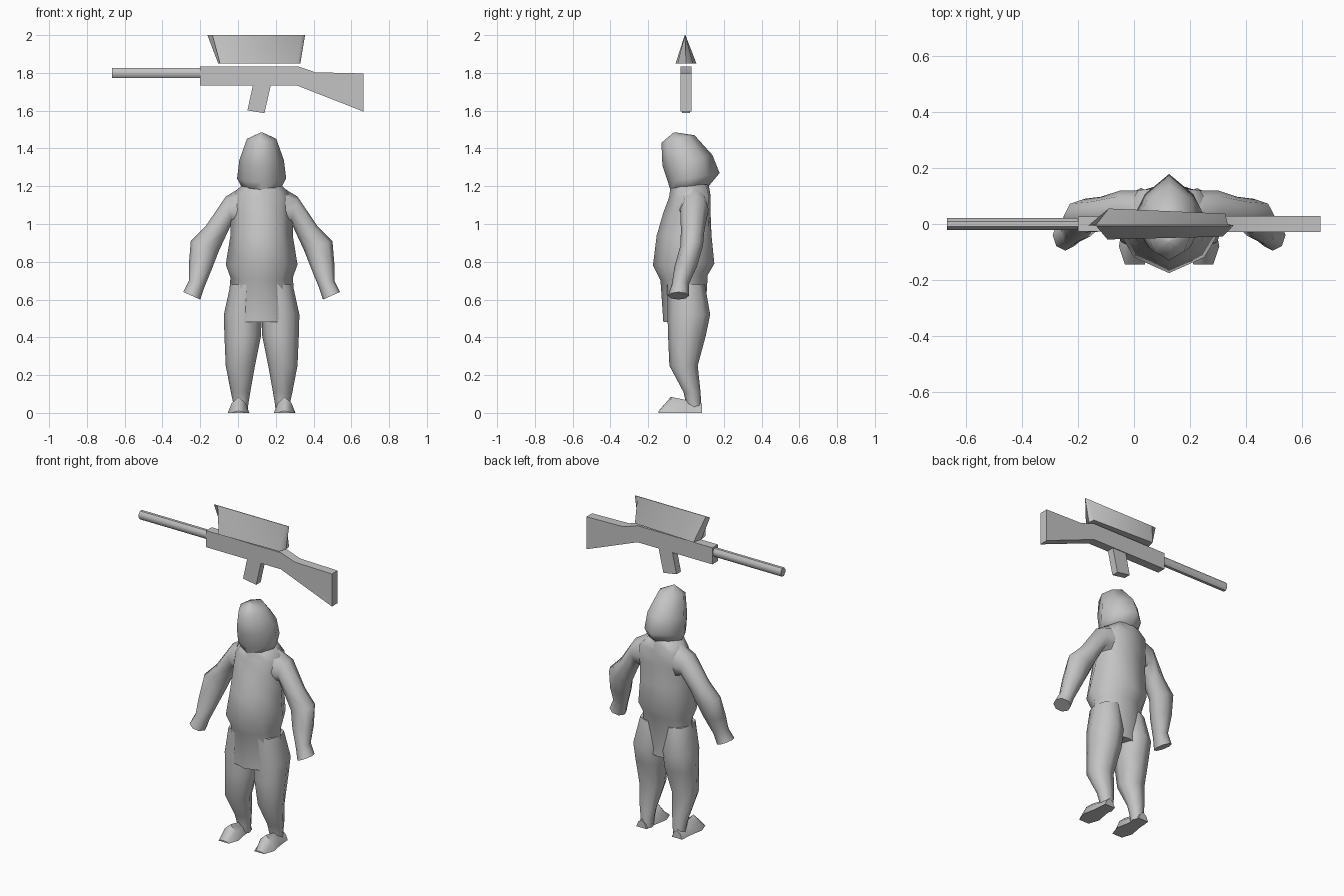
import bpy, bmesh, math
from mathutils import Vector

cube = bpy.data.objects.get("Cube")
if cube:
    bpy.data.objects.remove(cube, do_unlink=True)

CX = 0.125  # centre line of the figure

grey = bpy.data.materials.new("plain grey")
grey.use_nodes = True
grey.diffuse_color = (0.55, 0.55, 0.55, 1)
grey.node_tree.nodes["Principled BSDF"].inputs["Base Color"].default_value = (0.55, 0.55, 0.55, 1)


def loft(name, rings, angle=70):
    """Skin a list of equal-sized point rings and cap both ends."""
    bm = bmesh.new()
    vs = [[bm.verts.new(p) for p in ring] for ring in rings]
    n = len(vs[0])
    for a, b in zip(vs, vs[1:]):
        for i in range(n):
            j = (i + 1) % n
            bm.faces.new((a[i], a[j], b[j], b[i]))
    bm.faces.new(vs[0])
    bm.faces.new(vs[-1])
    bmesh.ops.remove_doubles(bm, verts=bm.verts, dist=0.0005)
    bmesh.ops.recalc_face_normals(bm, faces=bm.faces)
    me = bpy.data.meshes.new(name)
    bm.to_mesh(me)
    bm.free()
    me.materials.append(grey)
    ob = bpy.data.objects.new(name, me)
    bpy.context.collection.objects.link(ob)
    bpy.ops.object.select_all(action='DESELECT')
    ob.select_set(True)
    bpy.context.view_layer.objects.active = ob
    bpy.ops.object.shade_smooth_by_angle(angle=math.radians(angle))
    return ob


def body_ring(zf, zb, hw, yf, yb, ym, kb=0.65):
    """Eight-sided ring, slightly pointed at front and back, tilted from zf to zb."""
    k = 0.66
    half = [(0, yf), (k * hw, ym + k * (yf - ym)), (hw, ym),
            (k * hw, ym + kb * (yb - ym)), (0, yb)]
    pts = half + [(-x, y) for x, y in half[3:0:-1]]
    return [(CX + x, y, zf + (zb - zf) * (y - yf) / (yb - yf)) for x, y in pts]


# Torso with belly bulge and a front skirt panel
loft("torso", [body_ring(*r) for r in [
    (1.21, 1.21, 0.10, -0.08, 0.12, 0.02, 0.85),
    (1.14, 1.15, 0.165, -0.09, 0.13, 0.04, 0.9),
    (1.06, 1.06, 0.165, -0.12, 0.13, 0.03, 0.9),
    (0.94, 0.94, 0.165, -0.155, 0.135, 0.01, 0.85),
    (0.78, 0.79, 0.19, -0.175, 0.15, -0.01, 0.75),
    (0.70, 0.73, 0.165, -0.135, 0.115, 0.0, 0.75),
    (0.48, 0.48, 0.185, -0.12, 0.10, 0.0, 0.75)]])

# Hooded head with a ridge down the back
loft("hooded_head", [body_ring(*r) for r in [
    (1.17, 1.20, 0.10, -0.08, 0.12, 0.02),
    (1.22, 1.27, 0.13, -0.095, 0.178, 0.02, 0.55),
    (1.31, 1.365, 0.118, -0.125, 0.14, 0.01, 0.6),
    (1.43, 1.47, 0.078, -0.13, 0.045, -0.04),
    (1.485, 1.485, 0.004, -0.065, -0.055, -0.06)]])

# Limb rings: outer (x, z), inner (x, z), centre y, half depth
ARM = [((0.10, 1.20), (0.05, 0.95), 0.04, 0.08),
       ((0.19, 1.145), (0.155, 1.01), 0.045, 0.075),
       ((0.295, 0.99), (0.19, 0.935), 0.035, 0.062),
       ((0.375, 0.91), (0.225, 0.86), 0.03, 0.06),
       ((0.385, 0.79), (0.26, 0.77), 0.0, 0.06),
       ((0.385, 0.70), (0.305, 0.66), -0.03, 0.045),
       ((0.415, 0.64), (0.325, 0.60), -0.04, 0.055)]
LEG = [((0.165, 0.68), (0.0, 0.68), 0.0, 0.10),
       ((0.20, 0.52), (0.0, 0.52), 0.015, 0.113),
       ((0.197, 0.41), (0.003, 0.41), 0.005, 0.10),
       ((0.19, 0.25), (0.035, 0.25), -0.013, 0.075),
       ((0.163, 0.11), (0.06, 0.11), 0.032, 0.045),
       ((0.15, 0.05), (0.07, 0.05), 0.04, 0.04),
       ((0.148, 0.0), (0.075, 0.0), 0.045, 0.04)]


def limb_ring(side, outer, inner, y, depth):
    o, i = Vector((outer[0], 0, outer[1])), Vector((inner[0], 0, inner[1]))
    mid, axis = (o + i) / 2, (o - i) / 2
    pts = []
    for k in range(8):
        a = k * math.pi / 4
        p = mid + axis * math.cos(a) + Vector((0, y + depth * math.sin(a), 0))
        pts.append((CX + side * p.x, p.y, p.z))
    return pts


# Foot sections along y: y, half width, top height
FOOT = [(0.085, 0.035, 0.05), (0.0, 0.042, 0.068),
        (-0.08, 0.057, 0.085), (-0.145, 0.035, 0.01)]

for side, label in ((1, "left"), (-1, "right")):
    loft(label + "_arm", [limb_ring(side, *r) for r in ARM])
    loft(label + "_leg", [limb_ring(side, *r) for r in LEG])
    loft(label + "_foot", [
        [(CX + side * (0.122 + x * w), y, z * h) for x, z in
         ((-1, 0), (-0.65, 0.6), (0, 1), (0.65, 0.6), (1, 0))]
        for y, w, h in FOOT], 50)


def plate(name, outline, half, angle=30):
    """Side outline in x and z, extruded across y."""
    return loft(name, [[(x, y, z) for x, z in outline] for y in (-half, half)], angle)


# Rifle: receiver with stock, grip and barrel
plate("rifle_receiver", [(-0.2, 1.732), (-0.2, 1.835), (0.315, 1.835), (0.315, 1.732)], 0.027)
plate("rifle_stock", [(0.315, 1.732), (0.315, 1.835), (0.41, 1.803),
                      (0.665, 1.797), (0.665, 1.595)], 0.028)
plate("rifle_grip", [(0.08, 1.74), (0.05, 1.602), (0.14, 1.587), (0.175, 1.74)], 0.022)
loft("rifle_barrel", [[(x, 0.023 * math.cos(a), 1.799 + 0.028 * math.sin(a))
                       for a in (math.pi / 8 + k * math.pi / 4 for k in range(8))]
                      for x in (-0.667, -0.19)], 50)

# Scope: wedge with a long top ridge and a wide base
loft("rifle_scope", [
    [(-0.105, 0, 1.85), (-0.095, -0.055, 1.85), (0.315, -0.045, 1.85),
     (0.33, 0, 1.85), (0.325, 0.037, 1.85), (-0.09, 0.055, 1.85)],
    [(-0.162, -0.005, 2.0), (-0.135, -0.007, 2.0), (0.335, -0.007, 2.0),
     (0.355, -0.005, 2.0), (0.335, -0.003, 2.0), (-0.135, -0.003, 2.0)]], 60)
